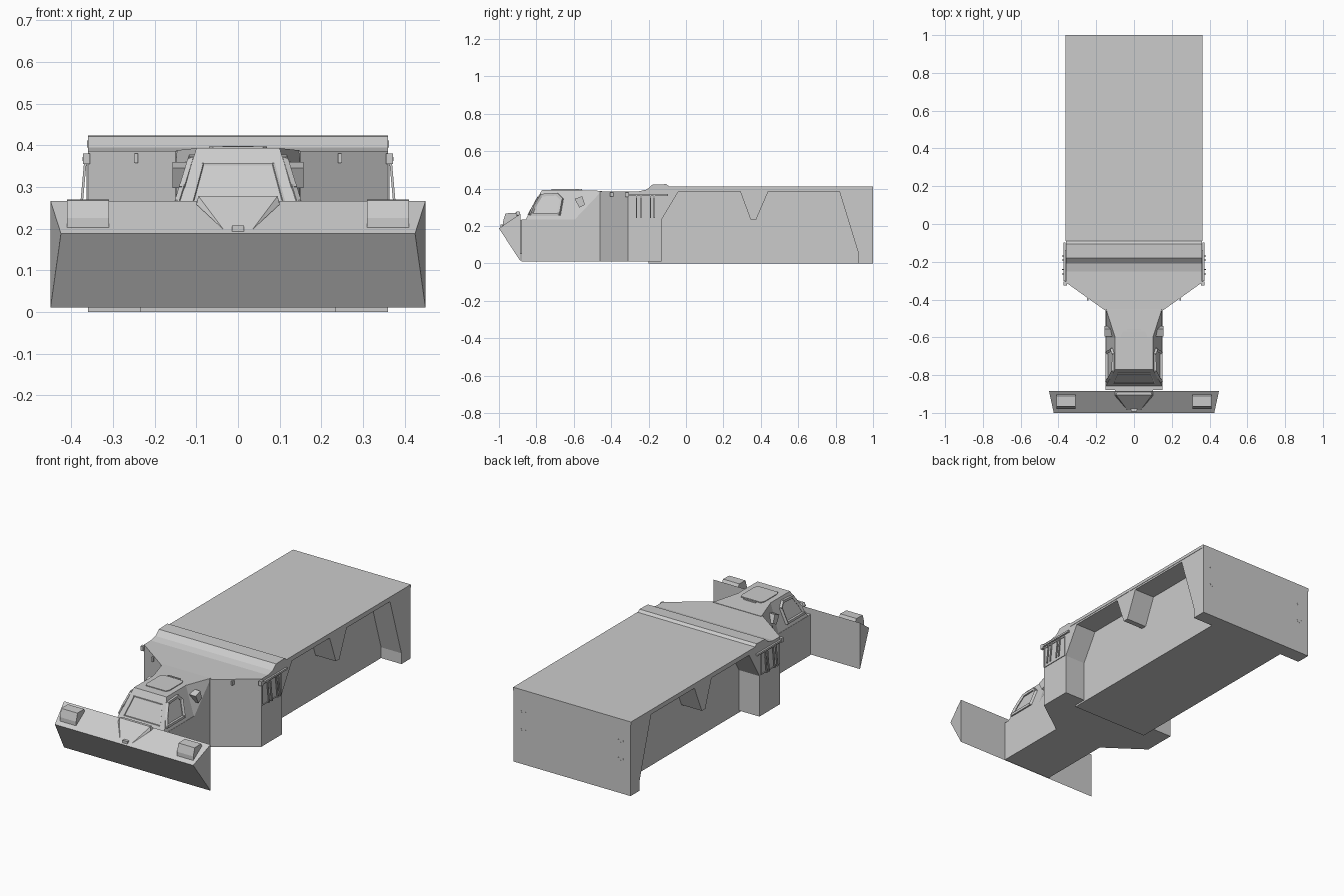
import bpy, bmesh
from math import radians, cos, sin, pi
from mathutils import Vector, Matrix

cube = bpy.data.objects.get("Cube")
if cube:
    bpy.data.objects.remove(cube)

grey = bpy.data.materials.new("light_grey")
grey.use_nodes = True
COLOUR = (0.6, 0.6, 0.6, 1)
grey.diffuse_color = COLOUR
grey.node_tree.nodes["Principled BSDF"].inputs["Base Color"].default_value = COLOUR


def finish(name, bm):
    bmesh.ops.recalc_face_normals(bm, faces=bm.faces)
    mesh = bpy.data.meshes.new(name)
    bm.to_mesh(mesh)
    bm.free()
    mesh.materials.append(grey)
    obj = bpy.data.objects.new(name, mesh)
    bpy.context.collection.objects.link(obj)
    return obj


def mirrored(points):
    return points + [(-x, y, z) for x, y, z in points]


def hull(name, points):
    """Convex solid around the points."""
    bm = bmesh.new()
    for p in points:
        bm.verts.new(p)
    bmesh.ops.convex_hull(bm, input=bm.verts)
    bmesh.ops.dissolve_limit(bm, angle_limit=radians(1), verts=bm.verts, edges=bm.edges)
    return finish(name, bm)


def prism(name, points, offset):
    """Polygon in space extruded along the offset."""
    bm = bmesh.new()
    face = bm.faces.new([bm.verts.new(p) for p in points])
    ext = bmesh.ops.extrude_face_region(bm, geom=[face], use_keep_orig=True)
    moved = [v for v in ext["geom"] if isinstance(v, bmesh.types.BMVert)]
    bmesh.ops.translate(bm, verts=moved, vec=offset)
    return finish(name, bm)


def side_prism(name, profile, x0, x1):
    return prism(name, [(x0, y, z) for y, z in profile], (x1 - x0, 0, 0))


def box(name, lo, hi):
    return hull(name, [(x, y, z) for x in (lo[0], hi[0])
                       for y in (lo[1], hi[1]) for z in (lo[2], hi[2])])


def rods(name, points, width, closed=False):
    """Square bars joining the points in turn."""
    bm = bmesh.new()
    pts = [Vector(p) for p in points]
    pairs = list(zip(pts, pts[1:])) + ([(pts[-1], pts[0])] if closed else [])
    for a, b in pairs:
        d = b - a
        m = (Matrix.Translation((a + b) / 2) @ d.to_track_quat("Z", "Y").to_matrix().to_4x4()
             @ Matrix.Diagonal((width, width, d.length + width * 0.6, 1)))
        bmesh.ops.create_cube(bm, size=1, matrix=m)
    return finish(name, bm)


# Rear hull and its roof
box("hull_core", (-0.235, -0.2, 0.0), (0.235, 0.99, 0.4))
skirt = [(-0.13, 0.235), (-0.04, 0.385), (0.29, 0.385), (0.345, 0.235), (0.375, 0.235),
         (0.44, 0.385), (0.82, 0.385), (0.92, 0.06), (0.92, 0), (1, 0), (1, 0.405), (-0.13, 0.405)]
for side, s in (("left", 1), ("right", -1)):
    side_prism(side + "_wheel_skirt", skirt, s * 0.23, s * 0.36)
box("rear_roof", (-0.362, -0.09, 0.395), (0.362, 1, 0.412))
box("rear_panel", (-0.36, 0.92, 0.0), (0.36, 1, 0.4))

# Wide section behind the cab and the ridge across its roof
prism("front_fenders", [(0.36, -0.13, 0.01), (0.36, -0.31, 0.01), (0.15, -0.46, 0.01),
                        (-0.15, -0.46, 0.01), (-0.36, -0.31, 0.01), (-0.36, -0.13, 0.01)],
      (0, 0, 0.376))
side_prism("roof_ridge", [(-0.28, 0.38), (-0.21, 0.395), (-0.18, 0.421), (-0.105, 0.424),
                          (-0.085, 0.408), (-0.085, 0.38)], -0.36, 0.36)

# Cab
box("cab_base", (-0.15, -0.88, 0.01), (0.15, -0.45, 0.235))
hull("cab_front_top", mirrored([(0.15, -0.86, 0.23), (0.1, -0.77, 0.393),
                                (0.15, -0.6, 0.23), (0.1, -0.6, 0.393)]))
hull("cab_rear_top", mirrored([(0.15, -0.6, 0.23), (0.1, -0.6, 0.393),
                               (0.15, -0.45, 0.23), (0.148, -0.45, 0.388)]))


def wall_x(z, out=0.0):
    return 0.15 - 0.05 * (z - 0.23) / 0.163 + out


def glass_y(z, out=0.0):
    return -0.86 + 0.09 * (z - 0.23) / 0.163 - out


shield = [(-0.11, 0.262), (-0.085, 0.355), (0.085, 0.355), (0.11, 0.262)]
rods("windshield_frame", [(x, glass_y(z), z) for x, z in shield], 0.006, True)
prism("roof_hatch", [(-0.06, -0.72, 0.392), (0.06, -0.72, 0.392), (0.07, -0.7, 0.392),
                     (0.07, -0.59, 0.392), (0.06, -0.57, 0.392), (-0.06, -0.57, 0.392),
                     (-0.07, -0.59, 0.392), (-0.07, -0.7, 0.392)], (0, 0, 0.005))
rods("hatch_handle", [(-0.035, -0.56, 0.394), (0.035, -0.56, 0.394)], 0.008)

window = [(-0.83, 0.262), (-0.815, 0.3), (-0.775, 0.365), (-0.69, 0.37), (-0.665, 0.345), (-0.68, 0.262)]
lamp = [(-0.595, 0.345), (-0.555, 0.36), (-0.54, 0.315), (-0.57, 0.298)]
for side, s in (("left", 1), ("right", -1)):
    # Cab side window and side lamp
    rods(side + "_window_frame", [(s * wall_x(z, 0.003), y, z) for y, z in window], 0.014, True)
    side_prism(side + "_side_lamp", lamp, s * 0.11, s * 0.157)
    # Marker lamps on the fender front
    box(side + "_marker_lamp", (s * 0.24, -0.405, 0.357), (s * 0.25, -0.375, 0.38))
    box(side + "_corner_lamp", (s * 0.355, -0.325, 0.355), (s * 0.372, -0.305, 0.38))
    # Rail and hanging bars on the fender side
    rods(side + "_side_rail", [(s * 0.368, -0.3, 0.367), (s * 0.368, -0.1, 0.367)], 0.01)
    rods(side + "_window_panel", [(s * 0.362, y, z) for y, z in
                                  ((-0.305, 0.24), (-0.305, 0.355), (-0.14, 0.355), (-0.14, 0.24))],
         0.004, True)
    for i, y in enumerate((-0.265, -0.24, -0.19, -0.17)):
        rods(f"{side}_hanging_bar_{i}", [(s * 0.366, y, 0.365), (s * 0.377, y, 0.245)], 0.006)
    # Grab handles on the rear
    for i, z in enumerate((0.195, 0.295)):
        arc = [(s * 0.3 + 0.014 * cos(a), 0.999, z + 0.014 * sin(a))
               for a in (pi + k * pi / 6 for k in range(7))]
        rods(f"{side}_rear_handle_{i}", arc, 0.004)
    # Lamp boxes on the blade
    side_prism(side + "_blade_lamp", [(-0.978, 0.19), (-0.978, 0.225), (-0.965, 0.268),
                                      (-0.91, 0.27), (-0.9, 0.25), (-0.9, 0.19)],
               s * 0.31, s * 0.41)

# Dozer blade and its central bracket
hull("blade", mirrored([(0.45, -0.884, 0.01), (0.425, -1, 0.188), (0.45, -0.884, 0.266)]))
hull("blade_bracket", mirrored([(0.035, -0.985, 0.198), (0.035, -0.97, 0.2), (0.1, -0.91, 0.258),
                                (0.095, -0.905, 0.278), (0.1, -0.885, 0.26), (0.09, -0.89, 0.278)]))
box("bracket_hook", (-0.015, -0.992, 0.19), (0.015, -0.975, 0.207))
box("blade_arm", (-0.1, -0.89, 0.05), (0.1, -0.875, 0.23))
